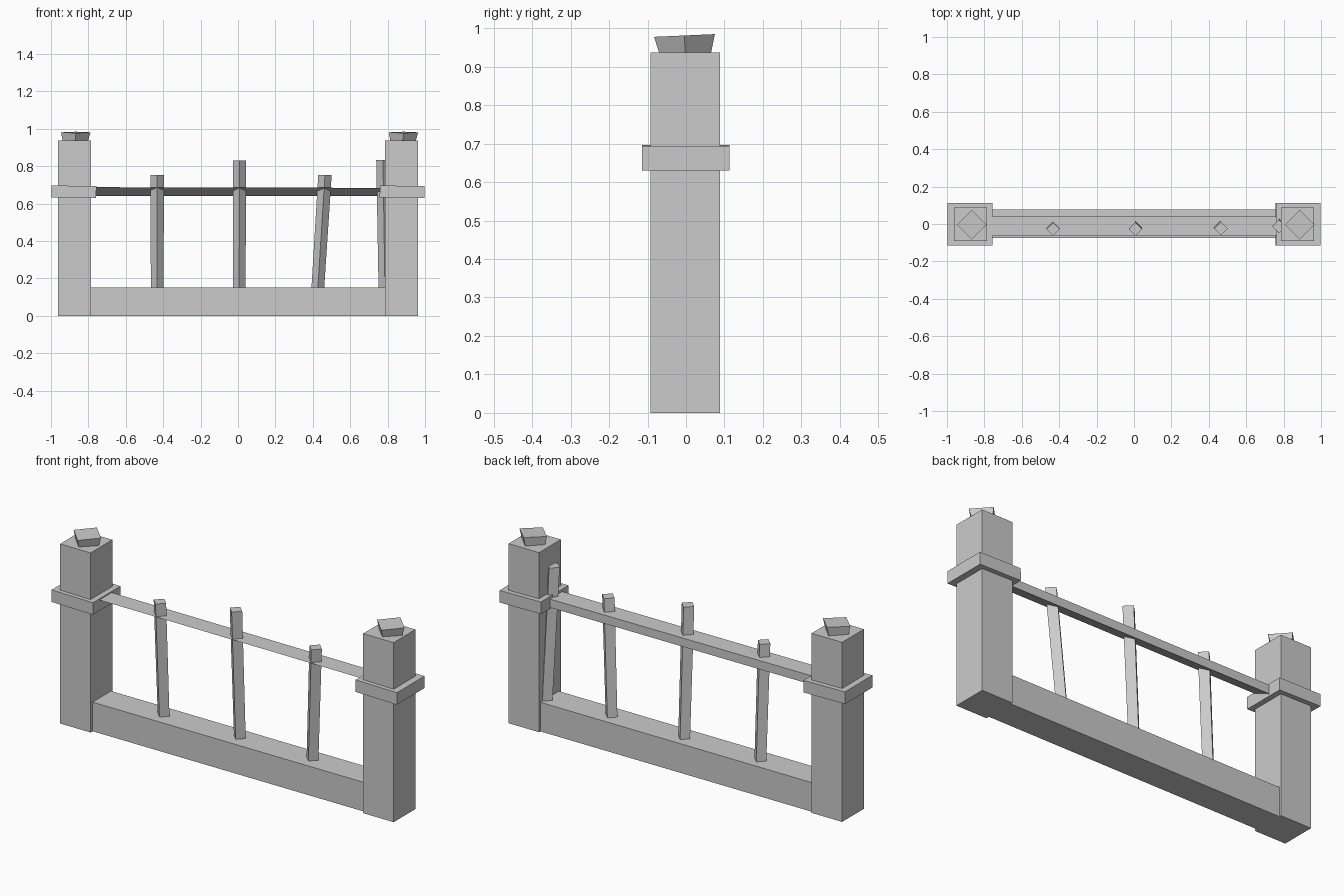
import bpy
import bmesh
from mathutils import Matrix, Vector

cube = bpy.data.objects.get("Cube")
if cube:
    bpy.data.objects.remove(cube, do_unlink=True)

stone = bpy.data.materials.new("stone_grey")
stone.use_nodes = True
GREY = (0.6, 0.6, 0.6, 1)
stone.diffuse_color = GREY
stone.node_tree.nodes["Principled BSDF"].inputs["Base Color"].default_value = GREY


def loft(name, bottom, top):
    """Solid between two matching rings of points."""
    bm = bmesh.new()
    lower = [bm.verts.new(p) for p in bottom]
    upper = [bm.verts.new(p) for p in top]
    n = len(lower)
    bm.faces.new(lower[::-1])
    bm.faces.new(upper)
    for i in range(n):
        j = (i + 1) % n
        bm.faces.new((lower[i], lower[j], upper[j], upper[i]))
    bmesh.ops.recalc_face_normals(bm, faces=bm.faces)
    mesh = bpy.data.meshes.new(name)
    bm.to_mesh(mesh)
    bm.free()
    mesh.materials.append(stone)
    obj = bpy.data.objects.new(name, mesh)
    bpy.context.collection.objects.link(obj)
    return obj


def box(name, x, y, z, roll=0):
    """Box from ranges, leaning by roll radians about the y axis."""
    mid = Vector((sum(x) / 2, sum(y) / 2, sum(z) / 2))
    turn = Matrix.Rotation(roll, 3, 'Y')

    def ring(h):
        corners = ((x[0], y[0]), (x[1], y[0]), (x[1], y[1]), (x[0], y[1]))
        return [mid + turn @ (Vector((a, b, h)) - mid) for a, b in corners]
    return loft(name, ring(z[0]), ring(z[1]))


def diamond(x, y, z, r, tilt=0):
    """Square ring standing on its corner, tilted along y."""
    return [(x + a * r, y + b * r, z + b * r * tilt)
            for a, b in ((-1, 0), (0, -1), (1, 0), (0, 1))]


# Posts with collars and flared, crooked caps
for side, s, cap_x in (("right", -1, -0.867), ("left", 1, 0.885)):
    box(side + "_post", sorted((s * 0.787, s * 0.963)), (-0.092, 0.088), (0, 0.937))
    box(side + "_collar", sorted((s * 0.758, s * 0.997)), (-0.114, 0.113),
        (0.632, 0.695), 0.015)
    loft(side + "_cap", diamond(cap_x - 0.003, -0.002, 0.93, 0.066),
         diamond(cap_x, -0.004, 0.981, 0.079, 0.045))

# Base beam between the posts
box("base_beam", (-0.95, 0.95), (-0.075, 0.077), (0, 0.152))

# Wedge-shaped top rail
loft("top_rail",
     [(-0.85, -0.062, 0.688), (-0.85, 0.04, 0.642), (-0.85, 0.04, 0.688)],
     [(0.85, -0.062, 0.684), (0.85, 0.04, 0.64), (0.85, 0.04, 0.684)])

# Leaning bars: foot x, foot y, head x, head y, height
BARS = ((-0.432, 0.005, -0.432, -0.027, 0.754),
        (0.006, 0.008, 0.008, -0.028, 0.83),
        (0.425, 0.006, 0.465, -0.024, 0.754),
        (0.786, 0.03, 0.775, -0.014, 0.834))
for i, (fx, fy, hx, hy, h) in enumerate(BARS):
    loft("bar_%d" % (i + 1), diamond(fx, fy, 0.12, 0.034), diamond(hx, hy, h, 0.036))
